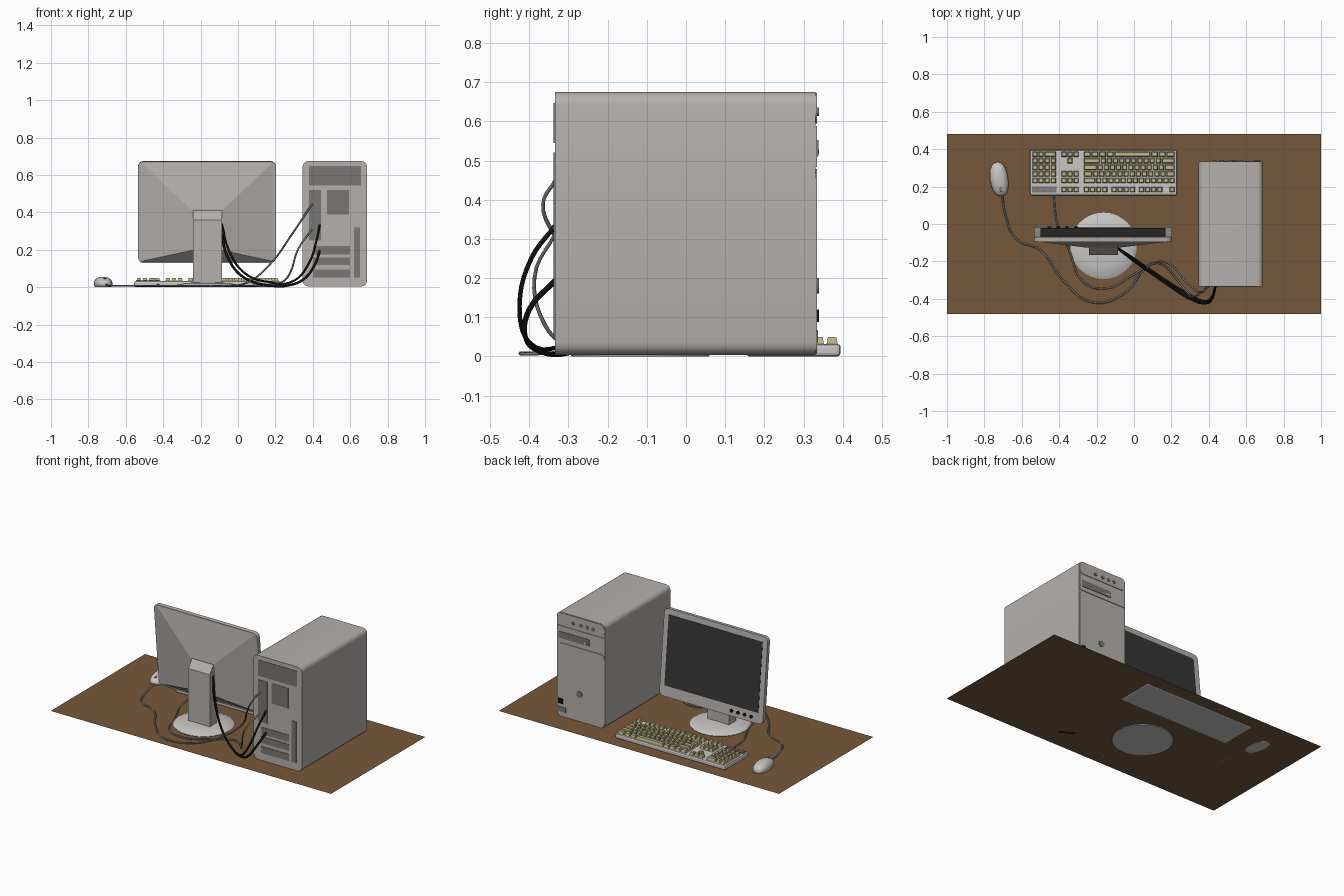
import bpy, bmesh, math
from mathutils import Matrix, Vector

if "Cube" in bpy.data.objects:
    bpy.data.objects.remove(bpy.data.objects["Cube"])


def material(name, rgb):
    m = bpy.data.materials.new(name)
    m.diffuse_color = (*rgb, 1)
    m.use_nodes = True
    m.node_tree.nodes["Principled BSDF"].inputs["Base Color"].default_value = m.diffuse_color
    return m


CASE = material("warm grey", (0.46, 0.435, 0.415))
LIGHT = material("light grey", (0.58, 0.57, 0.56))
SLOT = material("slot grey", (0.19, 0.185, 0.18))
SCREEN = material("screen dark", (0.035, 0.035, 0.037))
BLACK = material("black", (0.006, 0.006, 0.006))
KEY = material("key beige", (0.52, 0.48, 0.25))
CORD = material("cord grey", (0.22, 0.22, 0.22))
WOOD = material("wood brown", (0.18, 0.095, 0.042))


def finish(bm, name, mat, matrix=None, smooth=False):
    bmesh.ops.recalc_face_normals(bm, faces=bm.faces)
    if matrix:
        bm.transform(matrix)
    me = bpy.data.meshes.new(name)
    bm.to_mesh(me)
    bm.free()
    me.materials.append(mat)
    ob = bpy.data.objects.new(name, me)
    bpy.context.collection.objects.link(ob)
    if smooth:
        bpy.ops.object.select_all(action='DESELECT')
        ob.select_set(True)
        bpy.context.view_layer.objects.active = ob
        bpy.ops.object.shade_smooth_by_angle(angle=math.radians(40))
    return ob


def box(name, x, y, z, mat, bevel=0, matrix=None):
    """Box from (min, max) pairs."""
    bm = bmesh.new()
    bmesh.ops.create_cube(bm, size=1)
    for v in bm.verts:
        v.co = Vector([a[0] if c < 0 else a[1] for c, a in zip(v.co, (x, y, z))])
    if bevel:
        bmesh.ops.bevel(bm, geom=bm.edges[:], offset=bevel, segments=2, profile=0.5, affect='EDGES')
    return finish(bm, name, mat, matrix)


def rounded(name, x, y, z, r, mat, matrix=None, seg=4):
    """Slab with rounded corners in the xz outline, extruded along y."""
    bm = bmesh.new()
    pts = []
    for i, (cx, cz) in enumerate([(x[1] - r, z[1] - r), (x[0] + r, z[1] - r),
                                  (x[0] + r, z[0] + r), (x[1] - r, z[0] + r)]):
        for k in range(seg + 1):
            a = math.pi / 2 * (i + k / seg)
            pts.append((cx + r * math.cos(a), cz + r * math.sin(a)))
    f = bm.faces.new([bm.verts.new((px, y[0], pz)) for px, pz in pts])
    ext = bmesh.ops.extrude_face_region(bm, geom=[f])
    for v in ext["geom"]:
        if isinstance(v, bmesh.types.BMVert):
            v.co.y = y[1]
    return finish(bm, name, mat, matrix, True)


def disc(name, x, y, z, r, depth, mat, matrix=None):
    """Round button facing y."""
    bm = bmesh.new()
    bmesh.ops.create_cone(bm, cap_ends=True, segments=14, radius1=r, radius2=r, depth=depth)
    bm.transform(Matrix.Translation((x, y, z)) @ Matrix.Rotation(math.pi / 2, 4, 'X'))
    return finish(bm, name, mat, matrix)


def cable(name, pts, r, mat):
    cu = bpy.data.curves.new(name, 'CURVE')
    cu.dimensions = '3D'
    cu.bevel_depth, cu.bevel_resolution, cu.resolution_u = r, 1, 5
    cu.use_fill_caps = True
    sp = cu.splines.new('BEZIER')
    sp.bezier_points.add(len(pts) - 1)
    for b, p in zip(sp.bezier_points, pts):
        b.co = p
        b.handle_left_type = b.handle_right_type = 'AUTO'
    cu.materials.append(mat)
    ob = bpy.data.objects.new(name, cu)
    bpy.context.collection.objects.link(ob)
    bpy.ops.object.select_all(action='DESELECT')
    ob.select_set(True)
    bpy.context.view_layer.objects.active = ob
    bpy.ops.object.convert(target='MESH')


# Desk top: a single flat sheet
bm = bmesh.new()
bmesh.ops.create_grid(bm, x_segments=1, y_segments=1, size=1)
bm.transform(Matrix.Translation((0, 0, 0.003)) @ Matrix.Diagonal((1, 0.48, 1, 1)))
finish(bm, "desk_top", WOOD)

# Tower case with rear vents and slots
rounded("tower_case", (0.345, 0.69), (-0.335, 0.331), (0.004, 0.675), 0.032, CASE)
for n, x, z in [("rear_power_vent", (0.38, 0.657), (0.545, 0.647)),
                ("rear_port_panel", (0.38, 0.444), (0.25, 0.52)),
                ("rear_fan_grille", (0.476, 0.594), (0.39, 0.52)),
                ("rear_slot_top", (0.40, 0.60), (0.175, 0.22)),
                ("rear_slot_middle", (0.40, 0.60), (0.118, 0.16)),
                ("rear_slot_bottom", (0.40, 0.60), (0.053, 0.096)),
                ("rear_side_slot", (0.62, 0.652), (0.053, 0.32))]:
    box(n, x, (-0.338, -0.333), z, SLOT)

# Tower front: three panels, drive, buttons and ports
rounded("front_top_panel", (0.348, 0.687), (0.33, 0.335), (0.594, 0.672), 0.028, CASE)
box("front_drive_panel", (0.348, 0.687), (0.33, 0.335), (0.484, 0.588), CASE)
rounded("front_lower_panel", (0.348, 0.687), (0.33, 0.335), (0.008, 0.478), 0.028, CASE)
box("drive_tray", (0.455, 0.672), (0.333, 0.338), (0.51, 0.552), SLOT)
box("drive_button", (0.47, 0.49), (0.337, 0.340), (0.517, 0.528), LIGHT)
for i, x in enumerate((0.57, 0.515, 0.47, 0.43)):
    disc(f"front_light_{i}", x, 0.336, 0.625, 0.011, 0.008, SLOT)
disc("power_button", 0.525, 0.336, 0.18, 0.02, 0.008, SLOT)
box("front_port", (0.643, 0.676), (0.333, 0.339), (0.088, 0.12), BLACK)
box("front_label_plate", (0.622, 0.676), (0.333, 0.337), (0.035, 0.068), SLOT)

# Monitor head, built upright and then tilted back
TILT = Matrix.Translation((-0.166, -0.043, 0.403)) @ Matrix.Rotation(math.radians(5.7), 4, 'X')
rounded("monitor_frame", (-0.369, 0.369), (-0.025, 0), (-0.273, 0.273), 0.03, CASE, TILT)
box("monitor_screen", (-0.335, 0.335), (-0.004, 0.002), (-0.205, 0.237), SCREEN, 0, TILT)
for i in range(4):
    disc(f"monitor_button_{i}", -0.145 - 0.047 * i, 0.001, -0.24, 0.011, 0.008, BLACK, TILT)
bm = bmesh.new()
rings = []
for x, z0, z1, y in [(0.35, -0.263, 0.265, -0.025), (0.085, -0.2, 0.02, -0.082)]:
    rings.append([bm.verts.new(p) for p in
                  [(-x, y, z0), (x, y, z0), (x, y, z1), (-x, y, z1)]])
for i in range(4):
    j = (i + 1) % 4
    bm.faces.new([rings[0][i], rings[0][j], rings[1][j], rings[1][i]])
for r in rings:
    bm.faces.new(r)
finish(bm, "monitor_back", CASE, TILT)

# Stand: side profile extruded across x
bm = bmesh.new()
f = bm.faces.new([bm.verts.new((-0.24, y, z)) for y, z in
                  [(-0.165, 0.015), (-0.095, 0.015), (-0.095, 0.38), (-0.118, 0.42), (-0.165, 0.36)]])
ext = bmesh.ops.extrude_face_region(bm, geom=[f])
bmesh.ops.translate(bm, vec=(0.154, 0, 0), verts=[v for v in ext["geom"] if isinstance(v, bmesh.types.BMVert)])
finish(bm, "monitor_stand", CASE)

# Stand foot: shallow dome made by spinning a profile
bm = bmesh.new()
prof = [bm.verts.new(p) for p in [(0, 0, 0), (0.175, 0, 0), (0.178, 0, 0.006), (0.165, 0, 0.013),
                                  (0.11, 0, 0.023), (0, 0, 0.028)]]
edges = [bm.edges.new(p) for p in zip(prof, prof[1:])]
bmesh.ops.spin(bm, geom=prof + edges, axis=(0, 0, 1), cent=(0, 0, 0), steps=32, angle=2 * math.pi)
bmesh.ops.remove_doubles(bm, verts=bm.verts, dist=1e-4)
finish(bm, "monitor_foot", LIGHT, Matrix.Translation((-0.163, -0.117, 0)), True)

# Keyboard body and light panel
box("keyboard_body", (-0.555, 0.23), (0.153, 0.395), (0, 0.032), LIGHT, 0.009)
box("keyboard_light_panel", (-0.546, -0.415), (0.168, 0.2), (0.03, 0.036), SLOT)
for i in range(4):
    x = -0.53 + 0.033 * i
    box(f"keyboard_light_{i}", (x - 0.009, x + 0.009), (0.176, 0.192), (0.035, 0.039), CORD)

# Keys: rows of widths in key units, negative widths are gaps
U = 0.0327
blocks = [(0.22, [[1.5, 1.25, 1.25, 6] + [1.25] * 4, [2.25] + [1] * 10 + [2.75],
                  [1.75] + [1] * 11 + [2.25], [1.5] + [1] * 12 + [1.5], [1] * 13 + [2],
                  [1, -1] + [1] * 4 + [-0.5] + [1] * 4 + [-0.5] + [1] * 4]),
          (-0.293, [[1] * 3, [-1, 1], [], [1] * 3, [1] * 3, [1] * 3]),
          (-0.415, [[2, 1, 1], [1] * 4, [1] * 4, [1] * 4, [1] * 4, []])]
bm = bmesh.new()
for start, rows in blocks:
    for y, row in zip((0.373, 0.338, 0.303, 0.268, 0.233, 0.184), rows):
        x = start
        for w in row:
            if w > 0:
                sx, sy = w * U - 0.005, 0.029
                m = Matrix.Translation((x - w * U / 2, y, 0.04)) @ Matrix.Diagonal((sx, sy, 0.02, 1))
                vs = bmesh.ops.create_cube(bm, size=1, matrix=m)["verts"]
                for v in vs:
                    if v.co.z > 0.04:
                        v.co.x -= math.copysign(0.004, v.co.x - (x - w * U / 2))
                        v.co.y -= math.copysign(0.004, v.co.y - y)
            x -= abs(w) * U
finish(bm, "keyboard_keys", KEY)

# Mouse: squashed ball with a flat underside, plus wheel
MOUSE = Matrix.Translation((-0.721, 0.24, 0)) @ Matrix.Rotation(math.radians(8), 4, 'Z')
bm = bmesh.new()
bmesh.ops.create_uvsphere(bm, u_segments=20, v_segments=12, radius=1)
for v in bm.verts:
    x, y, z = v.co
    sq = lambda t: math.copysign(abs(t) ** 0.85, t)
    v.co = (sq(x) * 0.048, sq(y) * 0.092, max(0.002, 0.018 + z * 0.038 * (1 + 0.12 * y)))
bmesh.ops.remove_doubles(bm, verts=bm.verts, dist=1e-4)
finish(bm, "mouse_body", LIGHT, MOUSE, True)
box("mouse_wheel", (-0.005, 0.005), (-0.068, -0.045), (0.035, 0.05), SLOT, 0.002, MOUSE)

# Cords for mouse and keyboard, then the two thick monitor leads
cable("mouse_cord", [(-0.705, 0.155, 0.015), (-0.69, 0.06, 0.008), (-0.63, -0.08, 0.008), (-0.5, -0.14, 0.008),
                     (-0.38, -0.3, 0.008), (-0.22, -0.42, 0.008), (-0.05, -0.37, 0.008), (0.06, -0.24, 0.03),
                     (0.15, -0.2, 0.1), (0.3, -0.33, 0.3), (0.36, -0.365, 0.39), (0.40, -0.333, 0.45)], 0.005, CORD)
cable("keyboard_cord", [(-0.43, 0.16, 0.012), (-0.41, 0.0, 0.008), (-0.35, -0.13, 0.008), (-0.27, -0.31, 0.008),
                        (-0.15, -0.345, 0.008), (0.0, -0.27, 0.008), (0.13, -0.21, 0.012), (0.24, -0.31, 0.03),
                        (0.28, -0.36, 0.08), (0.32, -0.387, 0.2), (0.40, -0.333, 0.315)], 0.005, CORD)
cable("monitor_lead_upper", [(-0.088, -0.13, 0.34), (-0.05, -0.16, 0.2), (0.03, -0.22, 0.08), (0.16, -0.31, 0.028),
                             (0.3, -0.4, 0.035), (0.38, -0.425, 0.13), (0.42, -0.395, 0.25),
                             (0.437, -0.333, 0.335)], 0.006, BLACK)
cable("monitor_lead_lower", [(-0.088, -0.13, 0.28), (-0.055, -0.15, 0.16), (0.02, -0.2, 0.06), (0.15, -0.29, 0.012),
                             (0.28, -0.37, 0.012), (0.36, -0.41, 0.05), (0.41, -0.4, 0.12),
                             (0.437, -0.333, 0.195)], 0.007, BLACK)
